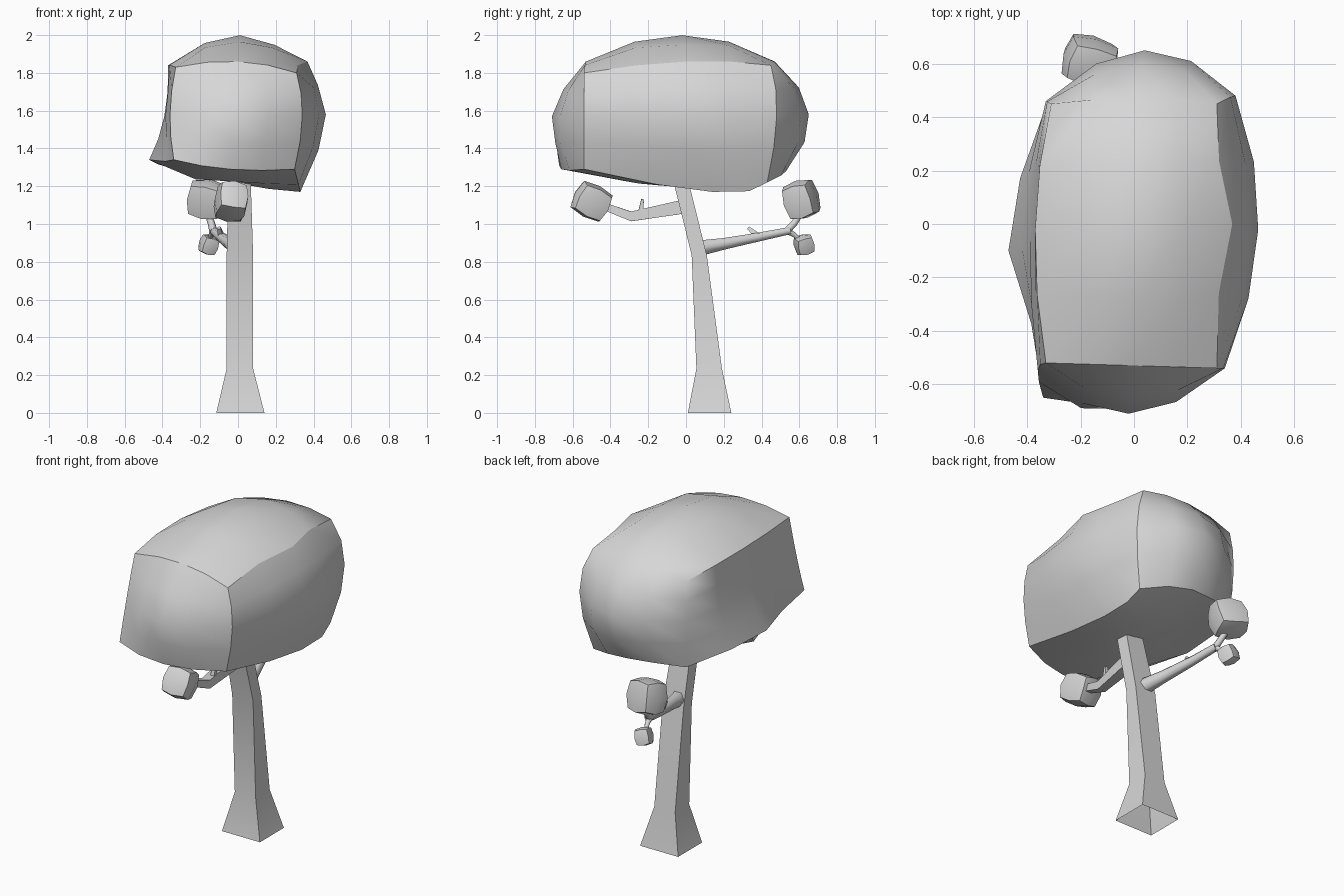
import bpy
import bmesh
from math import cos, sin, pi, radians
from mathutils import Vector, Euler

default_cube = bpy.data.objects.get("Cube")
if default_cube:
    bpy.data.objects.remove(default_cube, do_unlink=True)

GREY = (0.68, 0.68, 0.68, 1.0)
grey = bpy.data.materials.new("plain grey")
grey.use_nodes = True
grey.diffuse_color = GREY
grey.node_tree.nodes["Principled BSDF"].inputs["Base Color"].default_value = GREY


def finish(name, bm, angle):
    """Turn a bmesh into a smooth shaded object with sharp edges kept."""
    bmesh.ops.recalc_face_normals(bm, faces=bm.faces)
    mesh = bpy.data.meshes.new(name)
    bm.to_mesh(mesh)
    bm.free()
    mesh.materials.append(grey)
    obj = bpy.data.objects.new(name, mesh)
    bpy.context.collection.objects.link(obj)
    bpy.ops.object.select_all(action='DESELECT')
    obj.select_set(True)
    bpy.context.view_layer.objects.active = obj
    bpy.ops.object.shade_smooth_by_angle(angle=radians(angle), keep_sharp_edges=True)
    return obj


def weights(t):
    return (t * (t - 1) / 2, 1 - t * t, t * (t + 1) / 2)


def cube_side(edge):
    """Which sides of the cube an edge runs along, as -1, 0 or 1 per axis."""
    a, b = (v.co for v in edge.verts)
    return tuple(round(p) if abs(p + q) > 1.99 else 0 for p, q in zip(a, b))


def blob(name, control, cuts, soft=(), dents=()):
    """Cube whose faces bend through control points [z][y][x], then dented."""
    bm = bmesh.new()
    bmesh.ops.create_cube(bm, size=2)
    bmesh.ops.subdivide_edges(bm, edges=bm.edges[:], cuts=cuts, use_grid_fill=True)
    for e in bm.edges:
        side = cube_side(e)
        e.smooth = side.count(0) != 1 or side in soft
    for v in bm.verts:
        wx, wy, wz = (weights(c) for c in v.co)
        new = Vector()
        for k in range(3):
            for j in range(3):
                for i in range(3):
                    new += Vector(control[k][j][i]) * (wx[i] * wy[j] * wz[k])
        v.co = new
    for centre, push, reach in dents:
        for v in bm.verts:
            near = max(0, 1 - (v.co - Vector(centre)).length / reach)
            v.co += Vector(push) * near
    return finish(name, bm, 60)


def leaf_ball(name, centre, size, turn):
    """Small rounded cube of leaves."""
    bulge = {3: 0.65, 2: 0.75, 1: 0.88, 0: 0}
    rot = Euler([radians(a) for a in turn]).to_matrix()
    steps = (-1, 0, 1)

    def point(i, j, k):
        p = Vector((i, j, k)) * bulge[abs(i) + abs(j) + abs(k)]
        return Vector(centre) + rot @ Vector(a * s for a, s in zip(p, size))

    control = [[[point(i, j, k) for i in steps] for j in steps] for k in steps]
    return blob(name, control, 1)


def loft(name, rings, angle, caps=True):
    bm = bmesh.new()
    loops = [[bm.verts.new(p) for p in ring] for ring in rings]
    n = len(loops[0])
    for a, b in zip(loops, loops[1:]):
        for i in range(n):
            j = (i + 1) % n
            bm.faces.new((a[i], a[j], b[j], b[i]))
    if caps:
        bm.faces.new(loops[0])
        bm.faces.new(loops[-1])
    return finish(name, bm, angle)


def limb(name, path, radii, sides):
    """Tapered branch along a path of points."""
    pts = [Vector(p) for p in path]
    rings = []
    for n, (p, r) in enumerate(zip(pts, radii)):
        along = (pts[min(n + 1, len(pts) - 1)] - pts[max(n - 1, 0)]).normalized()
        u = along.cross(Vector((1, 0, 0))).normalized()
        w = along.cross(u)
        turns = [2 * pi * (s + 0.5) / sides for s in range(sides)]
        rings.append([p + (u * cos(t) + w * sin(t)) * r for t in turns])
    return loft(name, rings, 65)


# Crown: bottom, middle and top layers, each from front to back
crown = [
    [[(-.34, -.65, 1.34), (-.04, -.66, 1.29), (.30, -.54, 1.29)],
     [(-.47, -.10, 1.34), (-.03, 0, 1.22), (.33, .14, 1.17)],
     [(-.31, .44, 1.28), (.02, .53, 1.28), (.32, .43, 1.22)]],
    [[(-.36, -.55, 1.58), (-.02, -.71, 1.57), (.34, -.54, 1.57)],
     [(-.39, -.05, 1.57), (0, 0, 1.6), (.465, -.02, 1.58)],
     [(-.33, .46, 1.57), (.04, .65, 1.58), (.38, .48, 1.57)]],
    [[(-.33, -.52, 1.83), (0, -.53, 1.86), (.31, -.54, 1.80)],
     [(-.37, -.02, 1.84), (.01, -.02, 2.0), (.37, 0, 1.86)],
     [(-.31, .45, 1.80), (0, .47, 1.86), (.31, .45, 1.84)]],
]
dents = [  # centre, push, reach
    ((.35, -.27, 1.84), (-.04, 0, 0), .2),
    ((.35, .22, 1.86), (-.04, 0, 0), .2),
    ((-.43, -.38, 1.35), (.06, 0, 0), .25),
    ((-.23, -.3, 1.28), (0, 0, -.06), .25),
    ((.44, 0, 1.74), (-.03, 0, 0), .15),
    ((.2, 0, 1.97), (0, 0, -.02), .2),
    ((-.02, -.71, 1.44), (0, .025, 0), .13),
]
blob("crown", crown, 3, [(0, 1, 1), (-1, 1, 0)], dents)

# Trunk: four sided, flared and open at the foot
sections = [  # z, x range, y range
    (0, -.115, .14, .01, .24),
    (.235, -.06, .08, .055, .19),
    (.835, -.06, .08, .03, .11),
    (1.3, -.05, .065, -.085, -.005),
]
loft("trunk", [[(a, c, z), (b, c, z), (b, d, z), (a, d, z)]
               for z, a, b, c, d in sections], 15, caps=False)

# Rear branch with its fork and a stub
limb("rear_branch", [(0, .06, .87), (-.04, .2, .895), (-.09, .38, .93), (-.13, .55, .965)],
     (.048, .035, .027, .022), 6)
limb("rear_fork_upper", [(-.13, .53, .96), (-.14, .57, 1.0), (-.16, .61, 1.06)],
     (.022, .02, .018), 6)
limb("rear_fork_lower", [(-.13, .53, .965), (-.14, .57, .945), (-.155, .61, .91)],
     (.02, .015, .013), 6)
limb("rear_stub", [(-.09, .38, .935), (-.10, .33, .98)], (.024, .011), 4)

# Front branch with a stub
limb("front_branch", [(0, .03, 1.10), (-.01, -.29, 1.04), (-.03, -.45, 1.1)],
     (.055, .036, .027), 4)
limb("front_stub", [(0, -.24, 1.06), (.01, -.23, 1.13)], (.02, .01), 4)

# Leaf balls at the branch tips
leaf_ball("front_leaf_ball", (-.037, -.5, 1.12), (.10, .115, .105), (-27, 8, 10))
leaf_ball("rear_leaf_ball", (-.165, .61, 1.13), (.118, .10, .118), (15, 10, -15))
leaf_ball("rear_small_leaf_ball", (-.155, .625, .89), (.055, .06, .06), (15, 15, 20))
